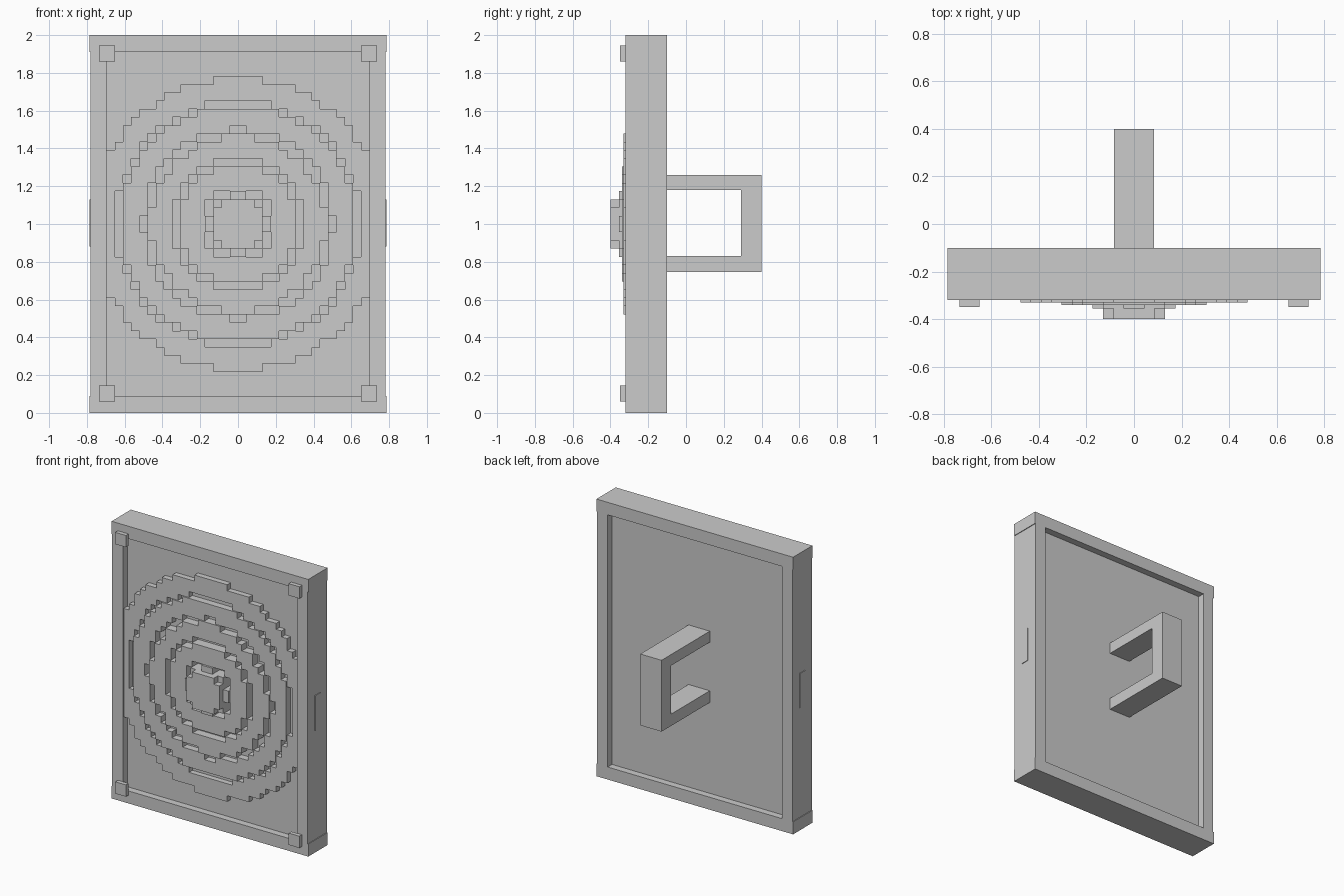
import bpy, bmesh
from math import radians
from mathutils import Matrix, Vector

cube = bpy.data.objects.get("Cube")
if cube:
    bpy.data.objects.remove(cube, do_unlink=True)

GREY = (0.6, 0.6, 0.6, 1)
grey = bpy.data.materials.new("plain_grey")
grey.use_nodes = True
grey.diffuse_color = GREY
grey.node_tree.nodes["Principled BSDF"].inputs["Base Color"].default_value = GREY

CELL = 0.0435            # size of one step in the ring relief
CENTRE = 1.0             # height of the ring centre
HALF_W, HEIGHT, BORDER = 0.785, 2.0, 0.09
FRONT, BACK = -0.32, -0.10
FLOOR_FRONT, FLOOR_BACK = -0.27, -0.15


def finish(name, bm):
    mesh = bpy.data.meshes.new(name)
    bm.to_mesh(mesh)
    bm.free()
    mesh.materials.append(grey)
    obj = bpy.data.objects.new(name, mesh)
    bpy.context.collection.objects.link(obj)
    return obj


def box(name, x, y, z):
    """Box between the given (low, high) pairs."""
    bm = bmesh.new()
    size = [hi - lo for lo, hi in (x, y, z)]
    mid = Vector([(hi + lo) / 2 for lo, hi in (x, y, z)])
    bmesh.ops.create_cube(bm, size=1, matrix=Matrix.Translation(mid) @ Matrix.Diagonal((*size, 1)))
    return finish(name, bm)


def stepped_ring(name, inner, outer, front):
    """Ring of square cells, radii in cells, raised from the panel."""
    bm = bmesh.new()
    place = Matrix.Translation((0, FLOOR_FRONT, CENTRE)) @ Matrix.Rotation(radians(90), 4, "X")
    bmesh.ops.create_grid(bm, x_segments=36, y_segments=36, size=18 * CELL, matrix=place)
    unwanted = []
    for face in bm.faces:
        c = face.calc_center_median()
        radius = Vector((c.x, c.z - CENTRE)).length / CELL
        if not inner < radius < outer or abs(c.x) > HALF_W - BORDER:
            unwanted.append(face)
    bmesh.ops.delete(bm, geom=unwanted, context="FACES")
    raised = bmesh.ops.extrude_face_region(bm, geom=bm.faces[:])["geom"]
    verts = [v for v in raised if isinstance(v, bmesh.types.BMVert)]
    bmesh.ops.translate(bm, verts=verts, vec=(0, front - FLOOR_FRONT, 0))
    bmesh.ops.recalc_face_normals(bm, faces=bm.faces[:])
    return finish(name, bm)


# Recessed panel and frame
inner_x = HALF_W - BORDER
box("panel", (-inner_x, inner_x), (FLOOR_FRONT, FLOOR_BACK), (BORDER, HEIGHT - BORDER))
box("bottom_rail", (-HALF_W, HALF_W), (FRONT, BACK), (0, BORDER))
box("top_rail", (-HALF_W, HALF_W), (FRONT, BACK), (HEIGHT - BORDER, HEIGHT))
for side, s in (("left", 1), ("right", -1)):
    def span(a, b):
        return tuple(sorted((s * a, s * b)))
    box(side + "_upright", span(inner_x, HALF_W - 0.005), (FRONT, BACK), (BORDER, HEIGHT - BORDER))
    box(side + "_edge_plate", span(HALF_W - 0.005, HALF_W), (-0.24, -0.18), (0.88, 1.13))
    for level, z in (("bottom", 0.06), ("top", 1.86)):
        box(f"{level}_{side}_stud", span(0.65, 0.735), (-0.35, FRONT), (z, z + 0.085))

# Concentric relief, rising towards the centre
stepped_ring("outer_ring", 14.95, 17.75, -0.31)
stepped_ring("second_ring", 11.55, 14.4, -0.32)
stepped_ring("third_ring", 8.1, 10.7, -0.33)
stepped_ring("inner_ring", 4.5, 7.2, -0.34)
stepped_ring("hub_base", 0, 3.6, -0.355)
stepped_ring("hub_boss", 0, 3.2, -0.40)

# Handle on the back
box("handle_upper_arm", (-0.085, 0.085), (FLOOR_BACK, 0.29), (1.18, 1.26))
box("handle_lower_arm", (-0.085, 0.085), (FLOOR_BACK, 0.29), (0.745, 0.83))
box("handle_grip", (-0.085, 0.085), (0.29, 0.40), (0.745, 1.26))
